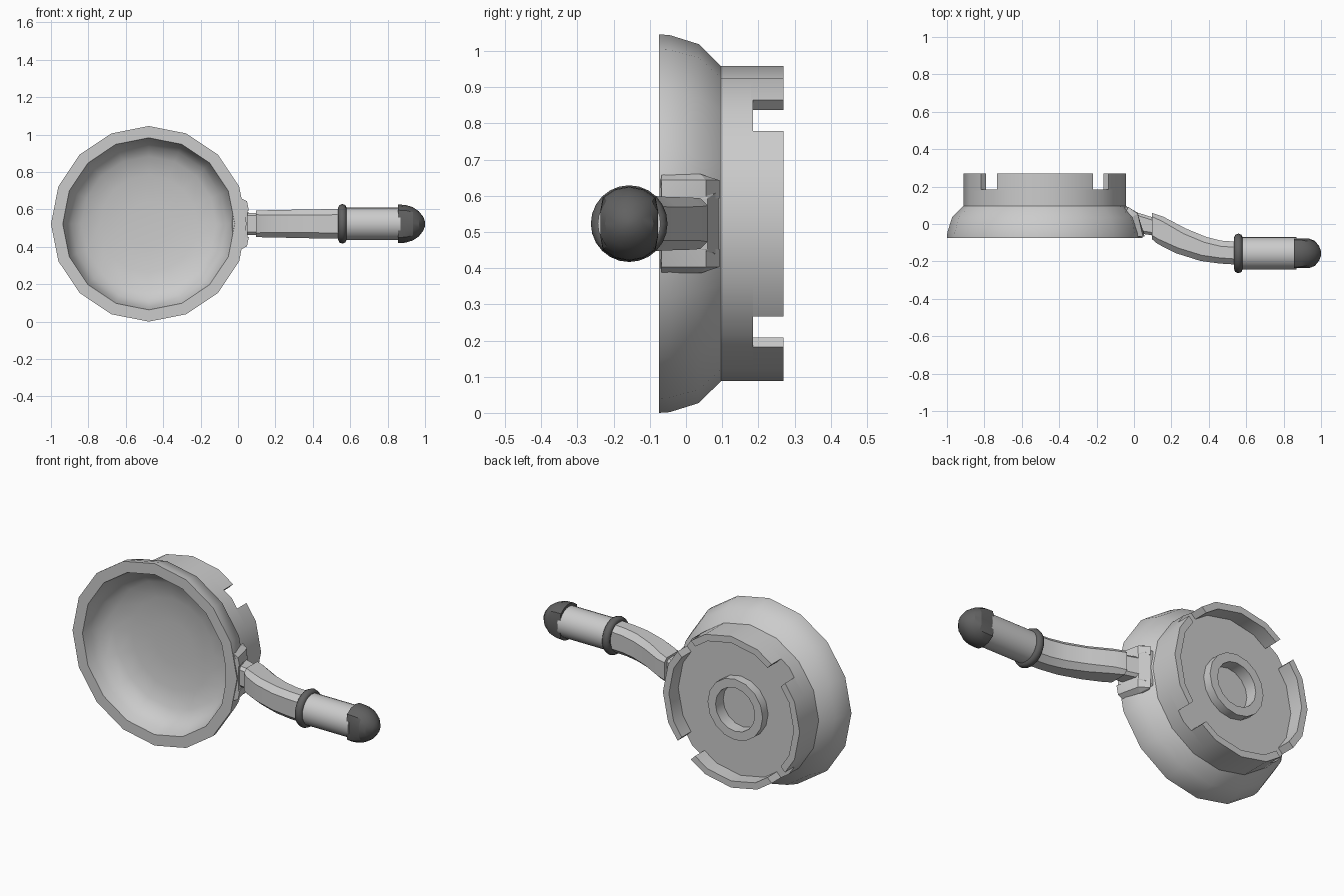
import bpy, bmesh
from math import cos, sin, tau, pi, radians, asin
from mathutils import Vector

if "Cube" in bpy.data.objects:
    bpy.data.objects.remove(bpy.data.objects["Cube"])

CX, CZ, HY = -0.477, 0.523, -0.157     # dish axis, and depth of the grip axis

dark = bpy.data.materials.new("dark_grey")
dark.diffuse_color = (0.12, 0.12, 0.12, 1)
dark.use_nodes = True
dark.node_tree.nodes["Principled BSDF"].inputs["Base Color"].default_value = dark.diffuse_color


def finish(bm, name, mat=None, angle=32):
    bmesh.ops.recalc_face_normals(bm, faces=bm.faces)
    me = bpy.data.meshes.new(name)
    bm.to_mesh(me)
    bm.free()
    ob = bpy.data.objects.new(name, me)
    bpy.context.collection.objects.link(ob)
    if mat:
        me.materials.append(mat)
    bpy.ops.object.select_all(action='DESELECT')
    bpy.context.view_layer.objects.active = ob
    ob.select_set(True)
    bpy.ops.object.shade_smooth_by_angle(angle=radians(angle))
    return ob


def loft(name, rings, mat=None, angle=32, closed=False):
    """Skin a list of equal-length point rings, capped or joined end to end."""
    bm = bmesh.new()
    vs = [[bm.verts.new(p) for p in ring] for ring in rings]
    n = len(vs[0])
    pairs = list(zip(vs, vs[1:])) + ([(vs[-1], vs[0])] if closed else [])
    for a, b in pairs:
        for i in range(n):
            j = (i + 1) % n
            bm.faces.new((a[i], a[j], b[j], b[i]))
    if not closed:
        bm.faces.new(vs[0])
        bm.faces.new(vs[-1])
    return finish(bm, name, mat, angle)


def ring_y(r, y, n=16):
    return [(CX + r * cos(tau * i / n), y, CZ + r * sin(tau * i / n)) for i in range(n)]


def ring_x(r, x, n=16, flat=1.0):
    return [(x, HY + max(-flat, min(flat, r * cos(tau * i / n))), CZ + r * sin(tau * i / n))
            for i in range(n)]


# Dish: bowl inside, rim, stepped outside, recessed back with centre ring
profile = [(0.12, 0.098), (0.26, 0.088), (0.36, 0.065), (0.415, 0.03), (0.445, -0.02),
           (0.46, -0.075), (0.523, -0.075), (0.521, -0.045), (0.496, 0.035),
           (0.435, 0.097), (0.435, 0.185), (0.175, 0.185), (0.175, 0.235),
           (0.125, 0.235), (0.125, 0.165)]
loft("dish", [ring_y(r, y) for r, y in profile])

# Crown: four wall segments parted by diagonal notches
R_OUT, R_IN, HALF = 0.435, 0.397, 0.06
step = pi / 8


def wall_point(r, a):
    """Point at angle a on a 16-sided polygon of corner radius r."""
    d = a % step
    rr = r * cos(step / 2) / cos(d - step / 2)
    return CX + rr * cos(a), CZ + rr * sin(a)


for k in range(4):
    rings = []
    mid = k * pi / 2
    end_out = pi / 4 - asin(HALF / 0.427)
    end_in = pi / 4 - asin(HALF / 0.390)
    for o, i in ((-end_out, -end_in), (-step, -step), (0, 0), (step, step), (end_out, end_in)):
        (xo, zo), (xi, zi) = wall_point(R_OUT, mid + o), wall_point(R_IN, mid + i)
        rings.append([(xo, 0.18, zo), (xo, 0.27, zo), (xi, 0.27, zi), (xi, 0.18, zi)])
    loft("crown_segment_%d" % k, rings)


def hull(name, pts):
    bm = bmesh.new()
    for p in pts:
        bm.verts.new(p)
    res = bmesh.ops.convex_hull(bm, input=bm.verts)
    loose = [v for v in bm.verts if not v.link_faces]
    bmesh.ops.delete(bm, geom=loose, context='VERTS')
    return finish(bm, name, None, 20)


# Socket: flange on the dish wall, with a rib above and below
hull("socket", [(x, y, CZ + s * z) for s in (-1, 1) for x, y, z in
                ((-0.03, -0.07, 0.13), (0.025, -0.07, 0.125), (0.0, 0.04, 0.12),
                 (-0.05, 0.09, 0.10), (-0.03, 0.09, 0.09), (0.05, -0.065, 0.07),
                 (0.02, 0.06, 0.07))])
for s, label in ((1, "upper"), (-1, "lower")):
    hull("socket_rib_" + label, [(x, y, CZ + s * z) for z in (0.07, 0.12) for x, y in
                                 ((-0.02, -0.068), (0.058 - (z - 0.07) * 0.2, -0.068),
                                  (0.02, 0.055), (-0.03, 0.092), (-0.05, 0.05))] +
         [(-0.02, -0.06, CZ + s * 0.135), (0.02, -0.068, CZ + s * 0.135),
          (-0.02, 0.04, CZ + s * 0.137), (-0.005, 0.04, CZ + s * 0.137)])


# Neck and curved handle share a chamfered rectangular section
def section(x, y, hy, hz, c, tilt):
    pts = []
    for a, b in ((hy, hz - c), (hy - c, hz), (-hy + c, hz), (-hy, hz - c),
                 (-hy, -hz + c), (-hy + c, -hz), (hy - c, -hz), (hy, -hz + c)):
        pts.append((x + a * tilt, y + a, CZ + b))
    return pts


loft("neck", [section(0.0, 0.01, 0.055, 0.06, 0.015, 0.1),
              section(0.13, -0.02, 0.045, 0.058, 0.015, 0.1)])
loft("handle", [section(0.095, -0.01, 0.07, 0.070, 0.02, 0.0),
                section(0.14, -0.033, 0.073, 0.072, 0.025, 0.2),
                section(0.25, -0.09, 0.066, 0.074, 0.028, 0.4),
                section(0.37, -0.133, 0.064, 0.077, 0.03, 0.25),
                section(0.46, -0.15, 0.061, 0.078, 0.03, 0.1),
                section(0.56, HY, 0.061, 0.079, 0.03, 0.0)], angle=35)

# Collar, grip and end cap
loft("collar", [ring_x(0.085 + 0.021 * cos(tau * i / 8), 0.558 + 0.023 * sin(tau * i / 8), 24)
                for i in range(8)], dark, 50, closed=True)
loft("grip", [ring_x(0.087, 0.55, 24), ring_x(0.087, 0.87, 24)])
loft("end_cap", [ring_x(r, x, 16, 0.079) for r, x in
                 ((0.103, 0.855), (0.101, 0.895), (0.089, 0.935), (0.067, 0.967),
                  (0.038, 0.99), (0.012, 1.0))], dark, 25)
